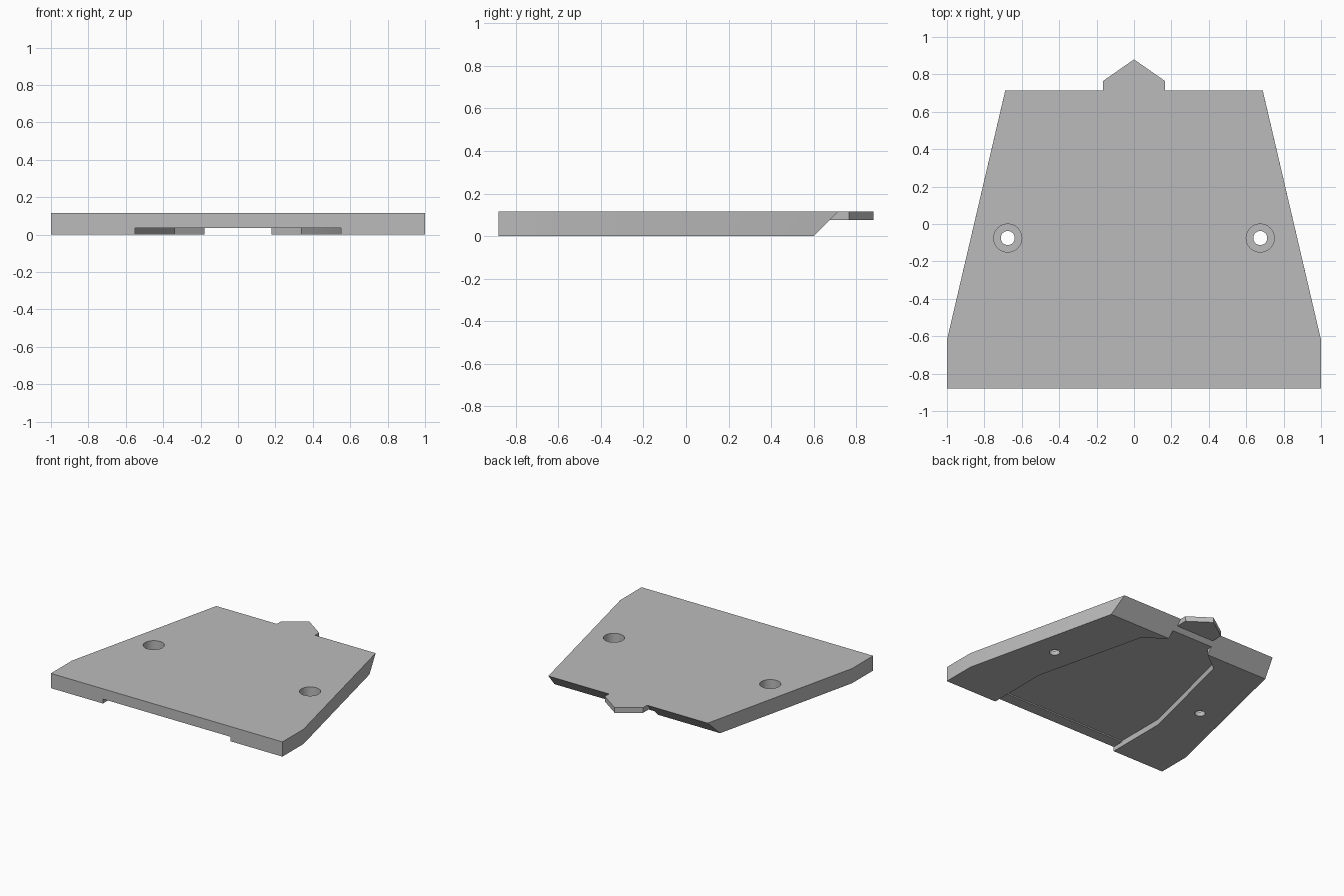
import bpy
import bmesh
from mathutils import Vector

cube = bpy.data.objects.get("Cube")
if cube:
    bpy.data.objects.remove(cube, do_unlink=True)

TOP = 0.115

grey = bpy.data.materials.new("plain grey")
grey.use_nodes = True
grey.diffuse_color = (0.5, 0.5, 0.5, 1)
grey.node_tree.nodes["Principled BSDF"].inputs["Base Color"].default_value = (0.5, 0.5, 0.5, 1)


def mirrored(half):
    """Close a right-hand half outline across x = 0, skipping centre points."""
    return half + [(-x, y) for x, y in reversed(half) if x > 0]


def prism(name, outline, z0, z1):
    bm = bmesh.new()
    base = bm.faces.new([bm.verts.new((x, y, z0)) for x, y in outline])
    grown = bmesh.ops.extrude_face_region(bm, geom=[base])["geom"]
    bmesh.ops.translate(bm, vec=Vector((0, 0, z1 - z0)),
                        verts=[v for v in grown if isinstance(v, bmesh.types.BMVert)])
    bmesh.ops.recalc_face_normals(bm, faces=bm.faces)
    mesh = bpy.data.meshes.new(name)
    bm.to_mesh(mesh)
    bm.free()
    mesh.materials.append(grey)
    obj = bpy.data.objects.new(name, mesh)
    bpy.context.collection.objects.link(obj)
    return obj


def cylinder(name, x, radius, z0, z1):
    bpy.ops.mesh.primitive_cylinder_add(vertices=48, radius=radius, depth=z1 - z0,
                                        location=(x, -0.075, (z0 + z1) / 2))
    obj = bpy.context.object
    obj.name = name
    obj.data.materials.append(grey)
    return obj


def combine(target, tool, operation):
    """Apply a boolean and remove the tool."""
    mod = target.modifiers.new(operation.lower(), 'BOOLEAN')
    mod.operation = operation
    mod.solver = 'EXACT'
    mod.object = tool
    bpy.context.view_layer.objects.active = target
    bpy.ops.object.modifier_apply(modifier=mod.name)
    bpy.data.objects.remove(tool, do_unlink=True)


# Tapered plate with vertical sides and an undercut back edge
plate = prism("base_plate", mirrored([(1, -0.88), (1, -0.62), (0.688, 0.715)]), 0, TOP)
for v in plate.data.vertices:
    if v.co.y > 0.7 and v.co.z < 0.01:
        v.co.y = 0.6
        v.co.x = 0.715 if v.co.x > 0 else -0.715

# Pointed tab at the back, flush with the top
tab = prism("back_tab", mirrored([(0.165, 0.64), (0.165, 0.765), (0, 0.88)]), 0.075, TOP)
combine(plate, tab, 'UNION')

# Underside channel: shallow lip at the front, deeper pocket behind it
lip = prism("lip_cutter", mirrored([(0.55, -0.95), (0.55, -0.7)]), -0.05, 0.035)
combine(plate, lip, 'DIFFERENCE')
pocket = prism("pocket_cutter", mirrored([(0.55, -0.79), (0.55, -0.39), (0.34, 0.476),
                                          (0.18, 0.6), (0.18, 0.69)]), -0.05, 0.045)
combine(plate, pocket, 'DIFFERENCE')

# Counterbored screw holes
for side in (-1, 1):
    combine(plate, cylinder("bore_cutter", side * 0.675, 0.075, 0.035, 0.2), 'DIFFERENCE')
    combine(plate, cylinder("hole_cutter", side * 0.675, 0.0375, -0.1, 0.2), 'DIFFERENCE')

# Flat faces with smooth hole walls
bpy.ops.object.select_all(action='DESELECT')
plate.select_set(True)
bpy.context.view_layer.objects.active = plate
bpy.ops.object.shade_smooth_by_angle(angle=0.35)
